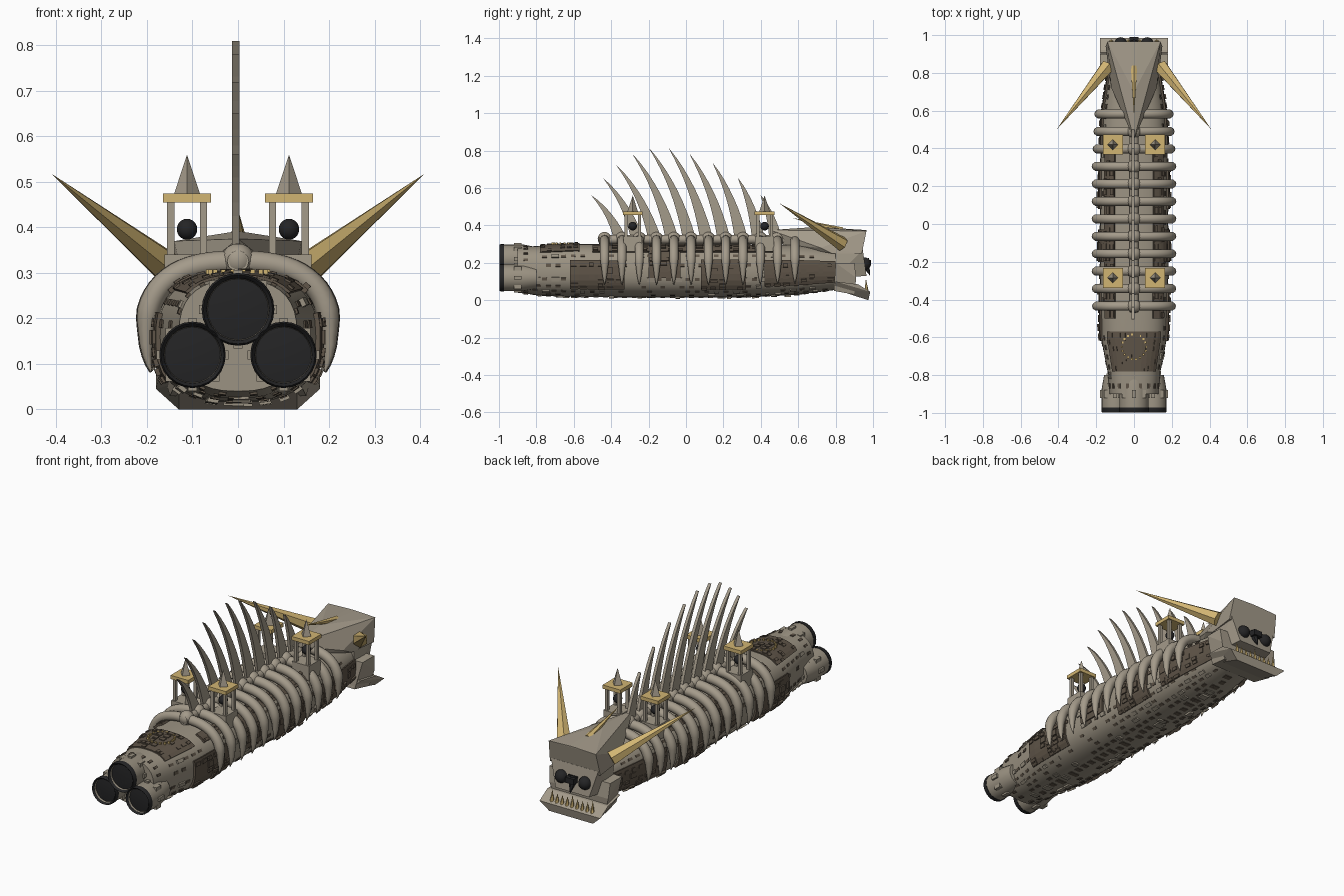
import bpy, bmesh, math, random
from mathutils import Vector, Matrix

random.seed(4)
cube = bpy.data.objects.get("Cube")
if cube:
    bpy.data.objects.remove(cube, do_unlink=True)


def material(name, rgb):
    m = bpy.data.materials.new(name)
    m.use_nodes = True
    m.diffuse_color = (*rgb, 1)
    m.node_tree.nodes["Principled BSDF"].inputs["Base Color"].default_value = (*rgb, 1)
    return m


BONE = material("bone", (.37, .325, .255))
HULL = material("hull_taupe", (.33, .29, .225))
BROWN = material("dark_brown", (.115, .09, .065))
GOLD = material("gold", (.64, .46, .17))
BLACK = material("black", (.018, .018, .019))


def finish(bm, name, mat, smooth=False):
    bmesh.ops.recalc_face_normals(bm, faces=bm.faces)
    me = bpy.data.meshes.new(name)
    bm.to_mesh(me)
    bm.free()
    me.materials.append(mat)
    ob = bpy.data.objects.new(name, me)
    bpy.context.collection.objects.link(ob)
    if smooth:
        bpy.ops.object.select_all(action='DESELECT')
        ob.select_set(True)
        bpy.context.view_layer.objects.active = ob
        bpy.ops.object.shade_smooth_by_angle(angle=math.radians(40))
    return ob


def box(bm, center, size):
    bmesh.ops.create_cube(bm, size=1, matrix=Matrix.Translation(center) @ Matrix.Diagonal((*size, 1)))


def ball(bm, center, r):
    bmesh.ops.create_uvsphere(bm, u_segments=14, v_segments=10, radius=r, matrix=Matrix.Translation(center))


def spike(bm, base, tip, r, sides=8):
    a, b = Vector(base), Vector(tip)
    rot = (b - a).to_track_quat('Z', 'Y').to_matrix().to_4x4()
    bmesh.ops.create_cone(bm, cap_ends=True, segments=sides, radius1=r, radius2=0, depth=(b - a).length,
                          matrix=Matrix.Translation((a + b) / 2) @ rot)


def loft(bm, rings, caps=True):
    rows = [[bm.verts.new(p) for p in ring] for ring in rings]
    n = len(rows[0])
    for a, b in zip(rows, rows[1:]):
        for i in range(n):
            bm.faces.new((a[i], a[(i + 1) % n], b[(i + 1) % n], b[i]))
    if caps:
        bm.faces.new(rows[0])
        bm.faces.new(rows[-1])


def solid(name, points, mat):
    # convex block, points given for one side and mirrored
    bm = bmesh.new()
    for x, y, z in points:
        for s in ((1, -1) if x else (1,)):
            bm.verts.new((s * x, y, z))
    bmesh.ops.convex_hull(bm, input=bm.verts)
    return finish(bm, name, mat)


# Hull: y, half width, bottom, top
STATIONS = [(-.9, .13, .04, .285), (-.78, .14, .025, .29), (-.6, .175, .018, .3), (-.3, .18, .015, .3),
            (.3, .18, .015, .3), (.6, .165, .03, .295), (.84, .125, .06, .27)]


def section(y):
    for a, b in zip(STATIONS, STATIONS[1:]):
        if y <= b[0]:
            break
    k = (y - a[0]) / (b[0] - a[0])
    return [p + (q - p) * k for p, q in zip(a[1:], b[1:])]


def skin(y, deg, off=0):
    w, lo, hi = section(y)
    c, s = math.cos(math.radians(deg)), math.sin(math.radians(deg))
    x = (w + off) * math.copysign(abs(c) ** .78, c)
    return (x, y, (lo + hi) / 2 + ((hi - lo) / 2 + off) * math.copysign(abs(s) ** .78, s))


bm = bmesh.new()
loft(bm, [[skin(s[0], i * 10) for i in range(36)] for s in STATIONS])
finish(bm, "hull", HULL, True)


def slab(bm, y0, y1, t0, t1, off):
    # raised plate that follows the hull
    n = max(1, round(abs(t1 - t0) / 10))
    ts = [t0 + (t1 - t0) * i / n for i in range(n + 1)]
    loft(bm, [[skin(y, t, off) for t in ts] + [skin(y, t, -.008) for t in reversed(ts)] for y in (y0, y1)])


# Brown armour panels with uneven bricks
bm = bmesh.new()
bricks = bmesh.new()
PANELS = [(-.62, -.33, -36, 16), (-.2, -.03, -10, 50), (.08, .32, -36, 18), (.42, .8, -30, 16),
          (-.5, .5, 38, 62)]
for y0, y1, t0, t1 in PANELS:
    for flip in (False, True):
        side = (lambda t: 180 - t) if flip else (lambda t: t)
        steps = round((y1 - y0) / .05)
        for i in range(steps):
            a, b = y0 + (y1 - y0) * i / steps, y0 + (y1 - y0) * (i + 1) / steps
            slab(bm, a, b, side(t0), side(t1), .01)
            for t in range(t0, t1 - 7, 8):
                if random.random() < .6:
                    slab(bricks, a + .004, b - random.uniform(.004, .02), side(t + 1), side(t + 7),
                         random.uniform(.012, .019))
steps = 6
for i in range(steps):
    a, b = -.78 + i * .035, -.745 + i * .035
    slab(bm, a, b, 42, 138, .006)
    for t in range(44, 134, 8):
        if random.random() < .4:
            slab(bricks, a + .003, b - .008, t, t + 6, .01)
finish(bm, "armour_panels", BROWN)
finish(bricks, "armour_bricks", BROWN)

# Windows, frames and small hull fittings
panes, frames = bmesh.new(), bmesh.new()
for row, deg in enumerate((28, 8, -14, -32, -48, -62, -76, -88)):
    for i in range(31):
        y = -.82 + i * .051 + (row % 2) * .02
        for side in (deg, 180 - deg):
            if random.random() < .55:
                slab(panes, y, y + .026, side - 3, side + 3, .003)
            elif random.random() < .35:
                slab(frames, y, y + random.uniform(.02, .045), side - 4, side + 4, random.uniform(.004, .01))
for deg in range(0, 360, 20):
    slab(panes, -.87, -.845, deg - 3, deg + 3, .005)
finish(panes, "windows", BROWN)
finish(frames, "hull_fittings", HULL)

# Gold circle on the rear deck
bm = bmesh.new()
for i in range(0, 36, 2):
    a = math.radians(i * 10)
    x, y = .065 * math.cos(a), -.65 + .065 * math.sin(a)
    box(bm, (x, y, .302), (.01, .01, .012))
finish(bm, "deck_circle", GOLD)


# Engines, turned around the y axis
def turned(bm, cx, cz, profile, sides=24):
    loft(bm, [[(cx + r * math.cos(2 * math.pi * i / sides), y, cz + r * math.sin(2 * math.pi * i / sides))
               for i in range(sides)] for r, y in profile])


nozzles, rims, cones = bmesh.new(), bmesh.new(), bmesh.new()
for cx, cz, r in ((0, .22, .08), (.1, .12, .073), (-.1, .12, .073)):
    turned(nozzles, cx, cz, [(r * .8, -.8), (r * .97, -.87), (r * .97, -.985), (r * .85, -.985), (r * .78, -.93)])
    turned(rims, cx, cz, [(r * .84, -.975), (r, -.972), (r, -.99), (r * .95, -.997), (r * .86, -.99), (r * .84, -.975)])
    spike(cones, (cx, -.93, cz), (cx, -.975, cz), .017, 12)
    for i in range(8):
        a = math.pi * i / 4
        box(nozzles, (cx + r * .95 * math.cos(a), -.9, cz + r * .95 * math.sin(a)), (.02, .04, .02))
finish(nozzles, "engine_nozzles", HULL, True)
finish(rims, "engine_rims", BLACK, True)
finish(cones, "engine_cores", BROWN, True)

# Ribs, vertebrae and spine
ribs, bones = bmesh.new(), bmesh.new()
RIB_Y = [-.435 + .0925 * i for i in range(12)]
for y in RIB_Y:
    ball(bones, (0, y, .328), .037)
    for s in (1, -1):
        rings = []
        for i in range(19):
            t = 90 - i * 6.2
            p, q = Vector(skin(y, t, .024)), Vector(skin(y, t - 1, .024))
            d = (q - p).normalized()
            out = Vector((-d.z, 0, d.x))
            r = .025 * min(1, (18.4 - i) / 6)
            rings.append([((p + out * r * math.cos(a)) + Vector((0, r * math.sin(a), 0)))
                          * 1 for a in [math.pi * k / 5 for k in range(10)]])
        for ring in rings:
            for v in ring:
                v.x *= s
        loft(ribs, rings)
finish(ribs, "ribs", BONE, True)
turned(bones, 0, .325, [(.024, RIB_Y[0] - .03), (.024, RIB_Y[-1] + .05)], 12)
finish(bones, "spine", BONE, True)

# Sail of curved back spines: tip y and z
TIPS = [(-.505, .56), (-.44, .65), (-.37, .72), (-.285, .78), (-.195, .81),
        (-.09, .81), (.02, .78), (.145, .73), (.28, .65), (.4, .56)]
bm = bmesh.new()
for base, (ty, tz) in zip(RIB_Y[1:], TIPS):
    base -= .01
    lead, trail = [], []
    for i in range(9):
        k = i / 8
        mid_y = base + .3 * (ty - base)
        y = (1 - k) ** 2 * base + 2 * k * (1 - k) * mid_y + k * k * ty
        z = (1 - k) ** 2 * .33 + 2 * k * (1 - k) * (.33 + .58 * (tz - .33)) + k * k * tz
        w = .034 * (1 - k) ** .8 + .001
        lead.append((y + w, z))
        trail.append((y - w, z))
    outline = lead + trail[::-1]
    loft(bm, [[(x, y, z) for y, z in outline] for x in (-.013, .003)])
finish(bm, "back_spines", BONE)

# Bell towers
stone, roofs, bells = bmesh.new(), bmesh.new(), bmesh.new()
for x in (.112, -.112):
    for y in (.42, -.285):
        box(stone, (x, y, .3), (.1, .1, .08))
        for dx in (-.036, .036):
            for dy in (-.036, .036):
                box(stone, (x + dx, y + dy, .395), (.016, .016, .13))
        box(roofs, (x, y, .465), (.105, .105, .02))
        spike(stone, (x, y, .475), (x, y, .56), .028, 4)
        ball(bells, (x, y, .396), .023)
finish(stone, "tower_frames", BONE)
finish(roofs, "tower_roofs", GOLD)
finish(bells, "tower_bells", BLACK, True)

# Skull
solid("cranium", [(0, .45, .375), (0, .7, .392), (.14, .965, .37), (.02, .965, .375), (.15, .94, .25),
                  (.13, .78, .25), (.12, .72, .28), (0, .5, .3)], BONE)
solid("snout", [(.13, .8, .12), (.13, .8, .27), (.14, .945, .27), (.12, .95, .2), (.1, .965, .13)], BONE)
solid("cheeks", [(.14, .79, .05), (.18, .8, .2), (.18, .9, .2), (.175, .91, .12), (.15, .9, .03)], BONE)
solid("lower_jaw", [(.13, .79, .06), (.13, .975, 0), (.18, .985, .045), (.18, .92, .085), (.17, .8, .1)], BONE)

eyes, teeth, horns = bmesh.new(), bmesh.new(), bmesh.new()
for s in (1, -1):
    ball(eyes, (s * .07, .955, .195), .034)
    spike(horns, (s * .14, .835, .3), (s * .41, .5, .518), .04, 6)
spike(eyes, (0, .95, .215), (0, .985, .13), .03, 6)
box(eyes, (0, .965, .2), (.05, .05, .03))
for i in range(9):
    x = -.12 + i * .03
    spike(teeth, (x, .965, .05), (x, .962, .115 if i % 4 == 0 else .1), .011, 6)
spike(horns, (0, .835, .37), (0, .57, .44), .02, 6)
finish(eyes, "eyes_and_nose", BLACK, True)
finish(teeth, "teeth", GOLD)
finish(horns, "horns", GOLD)
